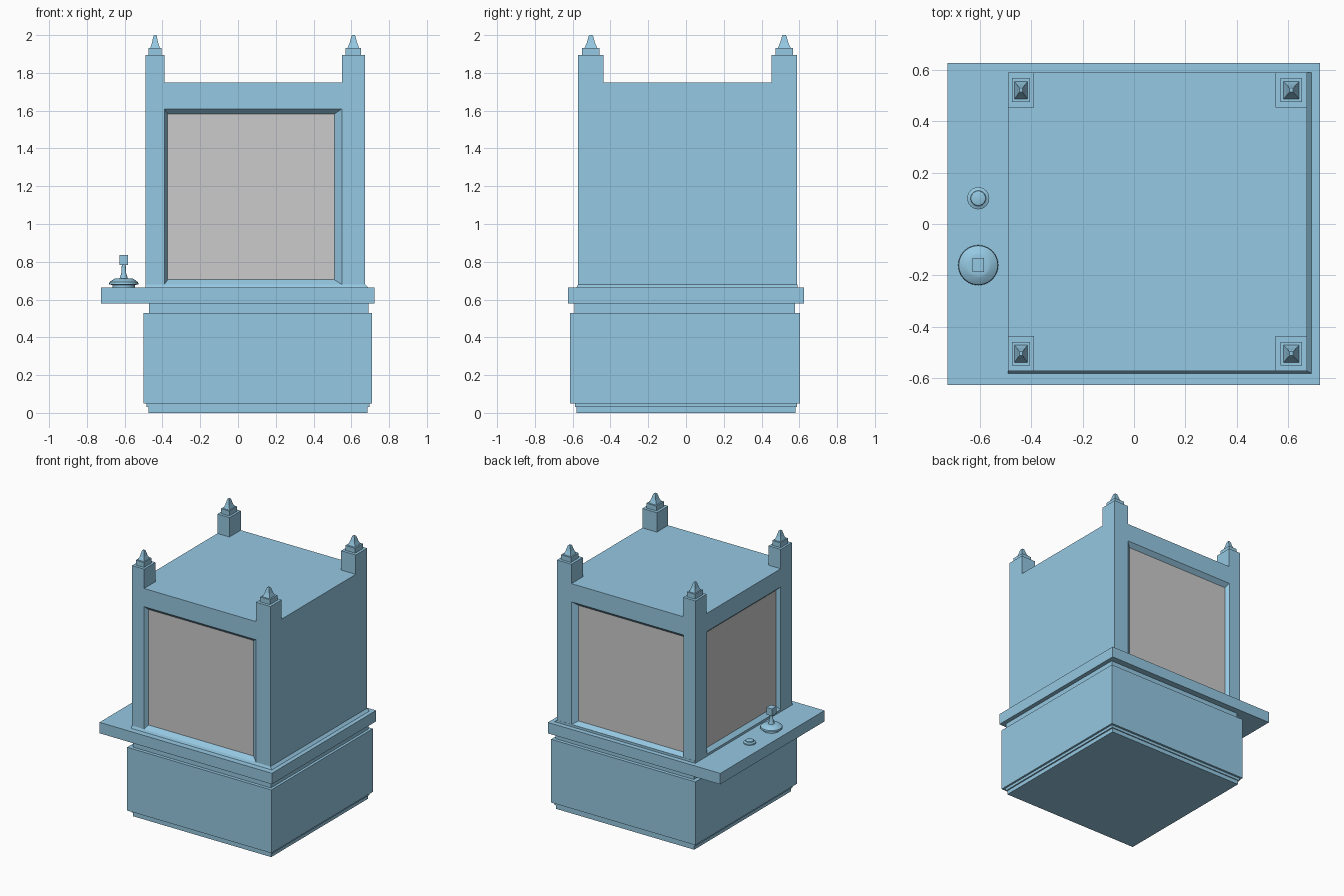
import bpy, bmesh, math

if "Cube" in bpy.data.objects:
    bpy.data.objects.remove(bpy.data.objects["Cube"])

blue = bpy.data.materials.new("painted_blue")
blue.diffuse_color = (0.30, 0.58, 0.76, 1)
blue.use_nodes = True
blue.node_tree.nodes["Principled BSDF"].inputs["Base Color"].default_value = blue.diffuse_color
grey = bpy.data.materials.new("pane_grey")
grey.diffuse_color = (0.8, 0.8, 0.8, 1)
grey.use_nodes = True
grey.node_tree.nodes["Principled BSDF"].inputs["Base Color"].default_value = grey.diffuse_color


def finish(name, bm, mats=(blue,)):
    bmesh.ops.remove_doubles(bm, verts=bm.verts, dist=1e-5)
    bmesh.ops.recalc_face_normals(bm, faces=bm.faces)
    me = bpy.data.meshes.new(name)
    bm.to_mesh(me)
    bm.free()
    for m in mats:
        me.materials.append(m)
    ob = bpy.data.objects.new(name, me)
    bpy.context.collection.objects.link(ob)
    return ob


def ring_rect(bm, x0, x1, y0, y1, z):
    return [bm.verts.new((x, y, z)) for x, y in ((x0, y0), (x1, y0), (x1, y1), (x0, y1))]


def loft(name, rings):
    """Closed solid through a stack of vertex rings made by functions of bm."""
    bm = bmesh.new()
    rs = [r(bm) for r in rings]
    n = len(rs[0])
    for a, b in zip(rs, rs[1:]):
        for i in range(n):
            bm.faces.new((a[i], a[(i + 1) % n], b[(i + 1) % n], b[i]))
    bm.faces.new(rs[0][::-1])
    bm.faces.new(rs[-1])
    return finish(name, bm)


def rects(name, *levels):
    return loft(name, [lambda bm, l=l: ring_rect(bm, *l) for l in levels])


def box(name, x0, x1, y0, y1, z0, z1):
    return rects(name, (x0, x1, y0, y1, z0), (x0, x1, y0, y1, z1))


def lathe(name, cx, cy, profile, n=24):
    def ring(bm, r, z):
        return [bm.verts.new((cx + r * math.cos(2 * math.pi * i / n),
                              cy + r * math.sin(2 * math.pi * i / n), z)) for i in range(n)]
    ob = loft(name, [lambda bm, p=p: ring(bm, *p) for p in profile])
    for p in ob.data.polygons:
        p.use_smooth = True
    bpy.context.view_layer.objects.active = ob
    ob.select_set(True)
    bpy.ops.object.shade_smooth_by_angle(angle=math.radians(30))
    ob.select_set(False)


# Lower cabinet and counter
box("plinth_foot", -0.475, 0.685, -0.58, 0.58, 0, 0.03)
box("plinth_step", -0.485, 0.695, -0.587, 0.587, 0.03, 0.05)
box("lower_cabinet", -0.50, 0.71, -0.615, 0.603, 0.05, 0.53)
box("cabinet_neck", -0.47, 0.69, -0.59, 0.577, 0.53, 0.58)
box("counter_shelf", -0.725, 0.722, -0.625, 0.625, 0.58, 0.663)
rects("body_skirt", (-0.49, 0.69, -0.58, 0.589, 0.663), (-0.49, 0.672, -0.571, 0.589, 0.68))

# Glazed body: windows on front, back and left, solid right side
X0, X1, Y0, Y1, Z0, Z1 = -0.49, 0.672, -0.571, 0.588, 0.663, 1.748
bm = bmesh.new()


def window(to_xyz, outer, opening, pane, depth):
    """Nested rectangles (u0, u1, z0, z1): wall frame, sloped reveal, pane."""
    rings = []
    for (u0, u1, z0, z1), d in ((outer, 0), (opening, 0), (pane, depth)):
        rings.append([bm.verts.new(to_xyz(u, z, d)) for u, z in ((u0, z0), (u1, z0), (u1, z1), (u0, z1))])
    for a, b in zip(rings, rings[1:]):
        for i in range(4):
            j = (i + 1) % 4
            bm.faces.new((a[i], a[j], b[j], b[i]))
    bm.faces.new(rings[-1]).material_index = 1


wide = ((X0, X1, Z0, Z1), (-0.39, 0.55, 0.68, 1.61), (-0.372, 0.51, 0.705, 1.582), 0.03)
window(lambda u, z, d: (u, Y0 + d, z), *wide)
window(lambda u, z, d: (u, Y1 - d, z), *wide)
window(lambda u, z, d: (X0 + d, u, z), (Y0, Y1, Z0, Z1),
       (-0.434, 0.45, 0.68, 1.61), (-0.42, 0.43, 0.705, 1.582), 0.03)
for quad in (((X1, Y0, Z0), (X1, Y1, Z0), (X1, Y1, Z1), (X1, Y0, Z1)),
             ((X0, Y0, Z1), (X1, Y0, Z1), (X1, Y1, Z1), (X0, Y1, Z1)),
             ((X0, Y0, Z0), (X0, Y1, Z0), (X1, Y1, Z0), (X1, Y0, Z0))):
    bm.faces.new([bm.verts.new(c) for c in quad])
finish("glazed_body", bm, (blue, grey))

# Corner posts with stepped caps and flared spires
for sx, (a, b) in (("left", (X0, -0.388)), ("right", (0.55, X1))):
    for sy, (c, d) in (("front", (Y0, -0.436)), ("back", (0.452, Y1))):
        cx, cy, hx, hy = (a + b) / 2, (c + d) / 2, (b - a) / 2, (d - c) / 2

        def level(k, z):
            return (cx - hx * k, cx + hx * k, cy - hy * k, cy + hy * k, z)
        tag = f"{sy}_{sx}"
        rects("post_" + tag, level(1, 1.748), level(1, 1.895))
        rects("post_cap_" + tag, level(0.68, 1.895), level(0.68, 1.932))
        rects("spire_" + tag, level(0.5, 1.932), level(0.32, 1.96),
              level(0.17, 1.995), level(0.12, 2.0))

# Joystick and button on the left shelf
lathe("joystick_base", -0.605, -0.16,
      [(0.06, 0.663), (0.06, 0.677), (0.078, 0.68), (0.076, 0.692), (0.05, 0.71), (0.038, 0.712)])
lathe("joystick_stick", -0.605, -0.16, [(0.022, 0.71), (0.013, 0.74), (0.010, 0.785)], 12)
box("joystick_knob", -0.628, -0.582, -0.187, -0.133, 0.782, 0.836)
lathe("button", -0.605, 0.10,
      [(0.043, 0.663), (0.043, 0.672), (0.03, 0.678), (0.028, 0.684), (0.018, 0.687)])
